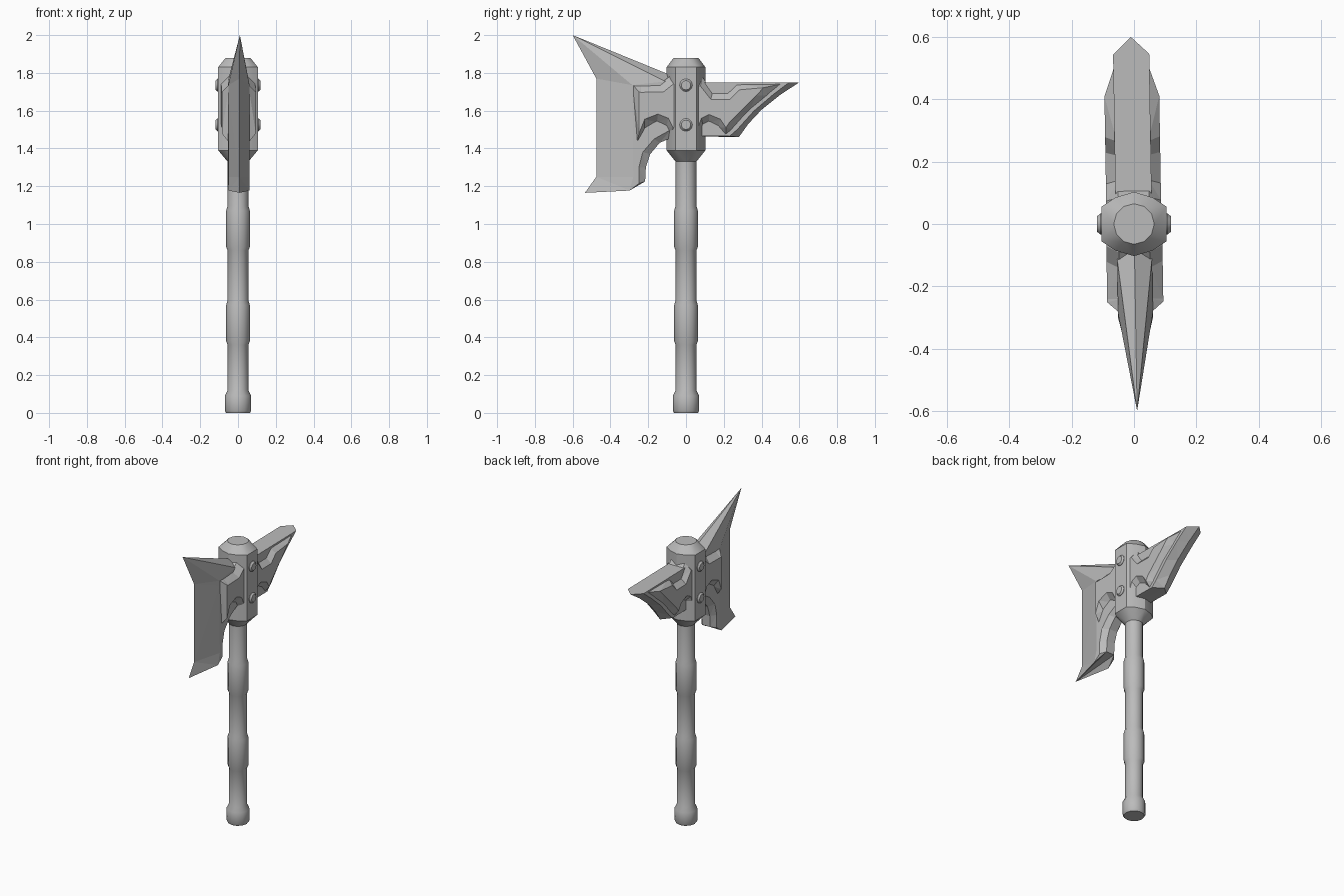
import bpy, bmesh, math

cube = bpy.data.objects.get("Cube")
if cube:
    bpy.data.objects.remove(cube, do_unlink=True)

steel = bpy.data.materials.new("grey_steel")
steel.use_nodes = True
GREY = (0.5, 0.5, 0.5, 1)
steel.diffuse_color = GREY
steel.node_tree.nodes["Principled BSDF"].inputs["Base Color"].default_value = GREY

TWIST = 0.0167  # the blades sit slightly turned on the shaft


def finish(name, bm, smooth=None):
    bmesh.ops.recalc_face_normals(bm, faces=bm.faces)
    mesh = bpy.data.meshes.new(name)
    bm.to_mesh(mesh)
    bm.free()
    mesh.materials.append(steel)
    obj = bpy.data.objects.new(name, mesh)
    bpy.context.collection.objects.link(obj)
    if smooth:
        bpy.ops.object.select_all(action='DESELECT')
        obj.select_set(True)
        bpy.context.view_layer.objects.active = obj
        bpy.ops.object.shade_smooth_by_angle(angle=math.radians(smooth))
    return obj


def ring(r, z, n=12):
    return [(r * math.cos(math.tau * i / n), r * math.sin(math.tau * i / n), z) for i in range(n)]


def bridge(bm, rings, caps=True):
    loops = [[bm.verts.new(p) for p in r] for r in rings]
    for a, b in zip(loops, loops[1:]):
        for i in range(len(a)):
            j = (i + 1) % len(a)
            bm.faces.new((a[i], a[j], b[j], b[i]))
    for end in (loops[0], loops[-1]):
        bm.faces.new(end)


def at(x, pts):
    return [(x, y, z) for y, z in pts]


def symmetric_loft(name, outer, inner):
    """Solid through outer and inner outlines and their mirror images in x."""
    flip = lambda pts: [(-x, y, z) for x, y, z in pts]
    bm = bmesh.new()
    bridge(bm, [outer, inner, flip(inner), flip(outer)])
    bmesh.ops.remove_doubles(bm, verts=bm.verts, dist=0.0005)
    bmesh.ops.dissolve_degenerate(bm, edges=bm.edges, dist=0.0005)
    bmesh.ops.triangulate(bm, faces=bm.faces, ngon_method='EAR_CLIP')
    obj = finish(name, bm)
    obj.rotation_euler.z = TWIST
    return obj


# Shaft with pommel and two grip bands
profile = [(.063, 0), (.07, .012), (.07, .09), (.055, .12)]
for z in (.36, .86):
    profile += [(.055, z), (.063, z + .02), (.063, z + .21), (.055, z + .235)]
profile.append((.055, 1.36))
bm = bmesh.new()
bridge(bm, [ring(r, z) for r, z in profile])
finish("shaft", bm, 32)

# Head block: ten-sided body tapering to round ends
quarter = [(.105, .055), (.06, .085), (0, .103)]
section = {(sx * x, sy * y) for x, y in quarter for sx in (1, -1) for sy in (1, -1)}
points = ring(.055, 1.33) + ring(.065, 1.88)
points += [(x, y, z) for x, y in sorted(section) for z in (1.39, 1.83)]
bm = bmesh.new()
for p in points:
    bm.verts.new(p)
bmesh.ops.convex_hull(bm, input=bm.verts)
bmesh.ops.dissolve_limit(bm, angle_limit=0.01, verts=bm.verts, edges=bm.edges)
finish("head_block", bm, 28)

# Rivets on both sides
for side, label in ((1, "left"), (-1, "right")):
    for z, level in ((1.735, "upper"), (1.525, "lower")):
        bm = bmesh.new()
        bridge(bm, [[(side * x, a, z + b) for a, b, _ in ring(r, 0)]
                    for x, r in ((.09, .034), (.108, .034), (.118, .025))])
        finish(f"{label}_{level}_rivet", bm, 32)

# Front blade: flat cheeks, sharp cutting edge, hooked underside
tip = (-.6, 2.0)
cheek = [(-.285, 1.735), (-.11, 1.755), (0, 1.755), (0, 1.5), (-.08, 1.5), (-.17, 1.45),
         (-.23, 1.38), (-.25, 1.3), (-.25, 1.215), (-.3, 1.177), (-.28, 1.25), (-.284, 1.7)]
hook = [(0, 1.46), (-.08, 1.455), (-.14, 1.43), (-.19, 1.37), (-.213, 1.3), (-.217, 1.225)]
edge = (at(0, [tip, tip, (0, 1.755)]) + at(.03, hook)
        + at(0, [(-.535, 1.165), (-.475, 1.25), (-.475, 1.77)]))
symmetric_loft("front_blade", at(.056, cheek), edge)

# Raised plate on the front blade, arched below
base = [(-.285, 1.738), (-.24, 1.735), (-.14, 1.74), (-.09, 1.78), (0, 1.78), (0, 1.49),
        (-.08, 1.47), (-.105, 1.515), (-.155, 1.538), (-.22, 1.5), (-.26, 1.43)]
raised = [(-.25, 1.7), (-.24, 1.697), (-.12, 1.7), (-.07, 1.74), (0, 1.74), (0, 1.53),
          (-.07, 1.51), (-.095, 1.56), (-.15, 1.582), (-.22, 1.555), (-.25, 1.48)]
symmetric_loft("front_plate", at(.09, raised), at(.05, base))

# Rear spike: flat top, curved sharp lower edge
cheek = [(0, 1.75), (.545, 1.75), (.46, 1.685), (.36, 1.6), (.27, 1.5), (.23, 1.465), (0, 1.465)]
edge = [(0, 1.75), (.6, 1.75), (.5, 1.685), (.4, 1.605), (.33, 1.53), (.28, 1.46), (0, 1.465)]
symmetric_loft("rear_spike", at(.058, cheek), at(0, edge))

# Raised plate on the rear spike, notched above and arched below
base = [(0, 1.78), (.085, 1.78), (.14, 1.7), (.22, 1.7), (.265, 1.742), (.52, 1.745),
        (.44, 1.68), (.33, 1.59), (.25, 1.5), (.21, 1.467), (.17, 1.51), (.12, 1.535),
        (.09, 1.52), (.075, 1.475), (0, 1.475)]
raised = [(0, 1.73), (.075, 1.73), (.13, 1.66), (.23, 1.66), (.28, 1.71), (.41, 1.722),
          (.37, 1.68), (.31, 1.62), (.23, 1.54), (.21, 1.51), (.18, 1.555), (.12, 1.58),
          (.08, 1.56), (.065, 1.52), (0, 1.52)]
symmetric_loft("rear_plate", at(.088, raised), at(.05, base))
